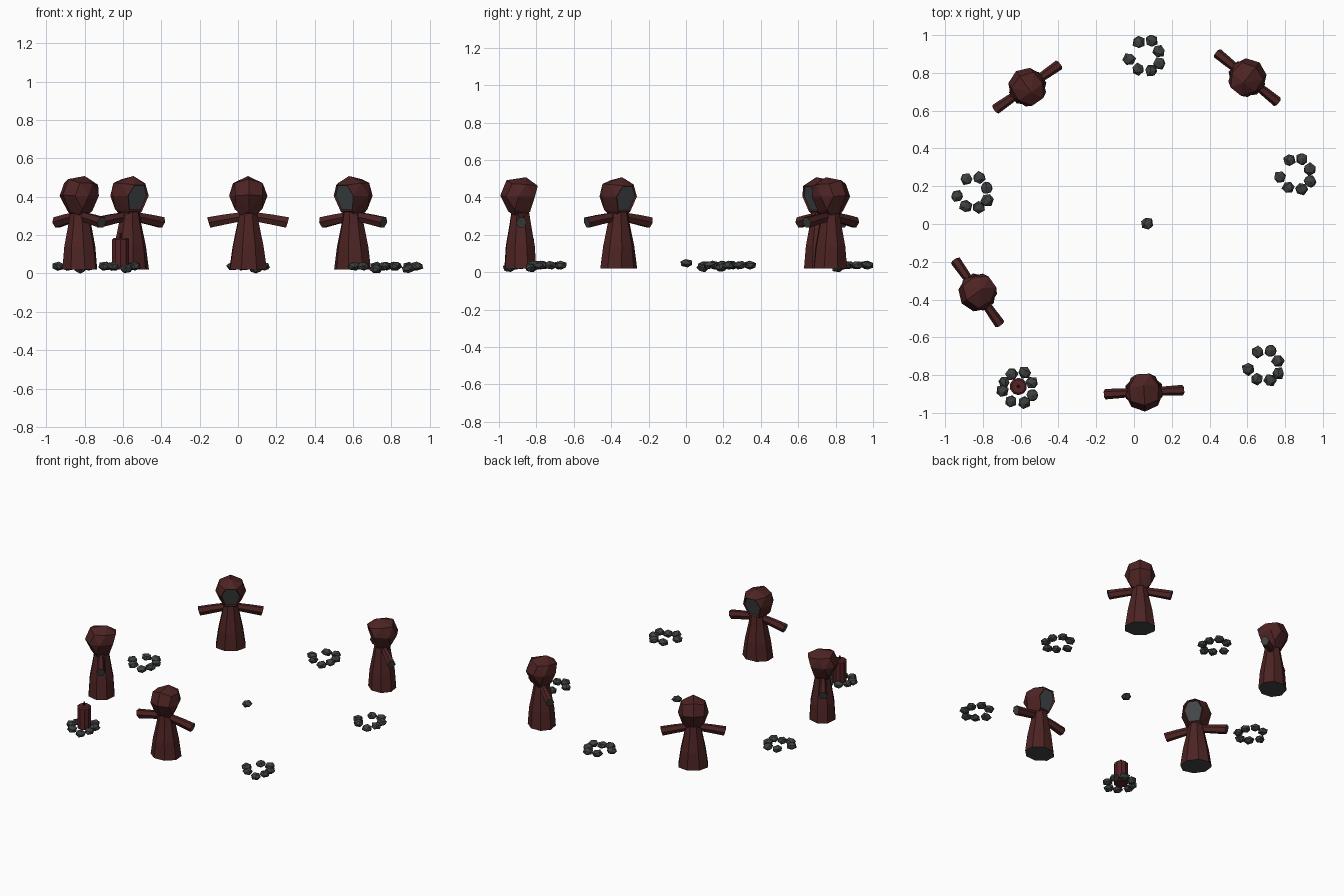
import bpy, bmesh, math, random
from mathutils import Matrix, Vector

if "Cube" in bpy.data.objects:
    bpy.data.objects.remove(bpy.data.objects["Cube"])

random.seed(4)


def material(name, rgb):
    m = bpy.data.materials.new(name)
    m.diffuse_color = (*rgb, 1)
    m.use_nodes = True
    m.node_tree.nodes["Principled BSDF"].inputs["Base Color"].default_value = m.diffuse_color
    return m


CLOTH = material("dark red cloth", (0.075, 0.017, 0.017))
STONE = material("charcoal stone", (0.05, 0.054, 0.054))
SHADE = material("shadow grey", (0.058, 0.066, 0.068))
WAX = material("red wax", (0.09, 0.017, 0.019))
WICK = material("burnt wick", (0.02, 0.008, 0.008))


def finish(bm, name, mats, matrix=Matrix()):
    bmesh.ops.recalc_face_normals(bm, faces=bm.faces)
    me = bpy.data.meshes.new(name)
    bm.to_mesh(me)
    bm.free()
    for m in mats:
        me.materials.append(m)
    ob = bpy.data.objects.new(name, me)
    ob.matrix_world = matrix
    bpy.context.collection.objects.link(ob)
    return ob


def loft(bm, rings):
    """Join equal-sided rings of points and cap both ends; returns the caps."""
    loops = [[bm.verts.new(p) for p in r] for r in rings]
    n = len(loops[0])
    for a, b in zip(loops, loops[1:]):
        for i in range(n):
            j = (i + 1) % n
            bm.faces.new((a[i], a[j], b[j], b[i]))
    return bm.faces.new(loops[0][::-1]), bm.faces.new(loops[-1])


def ring_z(z, rx, ry, n, cy=0.0):
    return [(rx * math.cos(2 * math.pi * (i + .5) / n),
             cy + ry * math.sin(2 * math.pi * (i + .5) / n), z) for i in range(n)]


def robe(mw):
    bm = bmesh.new()
    prof = [(.02, .104, .09), (.14, .086, .082), (.25, .062, .062), (.335, .045, .048)]
    base, _ = loft(bm, [ring_z(z, rx, ry, 8, .004) for z, rx, ry in prof])
    base.material_index = 1
    finish(bm, "robe", [CLOTH, STONE], mw)


def sleeve(side, mw):
    bm = bmesh.new()
    rings = []
    for x, z, ry, rz in ((.03, .297, .02, .026), (.12, .282, .025, .029), (.205, .266, .028, .031)):
        pts = []
        for i in range(6):
            a = 2 * math.pi * i / 6
            dz = rz * math.sin(a)
            pts.append((side * (x + dz * .3), ry * math.cos(a), z + dz))
        rings.append(pts)
    _, cuff = loft(bm, rings)
    cuff.material_index = 1
    finish(bm, "sleeve", [CLOTH, STONE], mw)


def hood(mw):
    bm = bmesh.new()
    mid = [(-.103, .41), (-.07, .492), (.035, .508), (-.06, .325)]
    pts = [(0, y, z) for y, z in mid]
    # pairs on the flanks of the hood
    half = [(.072, -.045, .472), (.078, .03, .47), (.1, -.01, .405),
            (.07, -.075, .405), (.072, -.03, .335), (.04, -.03, .305), (.035, .035, .31)]
    # opening outline, leaning forward at the top
    half += [(x, .055 + (z - .325) * .3, z) for x, z in ((.035, .462), (.066, .405), (.04, .325))]
    pts += [(s * x, y, z) for x, y, z in half for s in (1, -1)]
    hull = bmesh.ops.convex_hull(bm, input=[bm.verts.new(p) for p in pts])
    loose = [v for v in bm.verts if not v.link_faces]
    bmesh.ops.delete(bm, geom=loose, context='VERTS')
    bmesh.ops.dissolve_limit(bm, angle_limit=.02, verts=bm.verts, edges=bm.edges)
    bmesh.ops.recalc_face_normals(bm, faces=bm.faces)
    aim = Vector((0, .958, -.287))
    face = max(bm.faces, key=lambda f: f.normal.dot(aim))
    # dark recess inside the opening
    bmesh.ops.inset_individual(bm, faces=[face], thickness=.008, depth=-.008)
    face.material_index = 1
    finish(bm, "hood", [CLOTH, SHADE], mw)


def figure(x, y, deg):
    mw = Matrix.Translation((x, y, 0)) @ Matrix.Rotation(math.radians(deg), 4, 'Z')
    robe(mw)
    hood(mw)
    for s in (1, -1):
        sleeve(s, mw)


def stone(x, y, z, r, rz, name="ring_stone"):
    bm = bmesh.new()
    bmesh.ops.create_icosphere(bm, subdivisions=1, radius=1)
    spin = Matrix.Rotation(random.uniform(0, 6), 3, 'Z') @ Matrix.Rotation(random.uniform(0, 6), 3, 'X')
    for v in bm.verts:
        p = spin @ v.co * random.uniform(.95, 1.12)
        v.co = (p.x * r, p.y * r, max(-1, min(1, p.z)) * rz)
    finish(bm, name, [STONE], Matrix.Translation((x, y, z)))


# hooded figures, all facing the middle
for spot in ((-.565, .725, 215), (.6, .775, 141), (-.828, -.362, -55), (.053, -.89, 3)):
    figure(*spot)

# stone rings
OFFSETS = [(-.08, -.018), (-.03, .073), (.038, .08), (.077, .025),
           (.08, -.04), (.035, -.078), (-.034, -.072)]
CENTRES = [(.055, .89), (.852, .265), (-.857, .166), (.685, -.75), (-.617, -.866)]
for cx, cy in CENTRES:
    for k, (dx, dy) in enumerate(OFFSETS):
        stone(cx + dx, cy + dy, .024 if k == 5 else .038, .034, .024)
stone(-.617 - .07, -.866 + .03, .038, .03, .024)
stone(.068, .003, .048, .034, .022, "centre_stone")

# candle inside the front left ring
at = Matrix.Translation((-.612, -.86, 0))
bm = bmesh.new()
loft(bm, [ring_z(.03, .046, .046, 10), ring_z(.178, .046, .046, 10), ring_z(.186, .036, .036, 10)])
finish(bm, "candle", [WAX], at)
bm = bmesh.new()
loft(bm, [ring_z(.18, .008, .008, 6), ring_z(.21, .005, .005, 6)])
finish(bm, "wick", [WICK], at)
